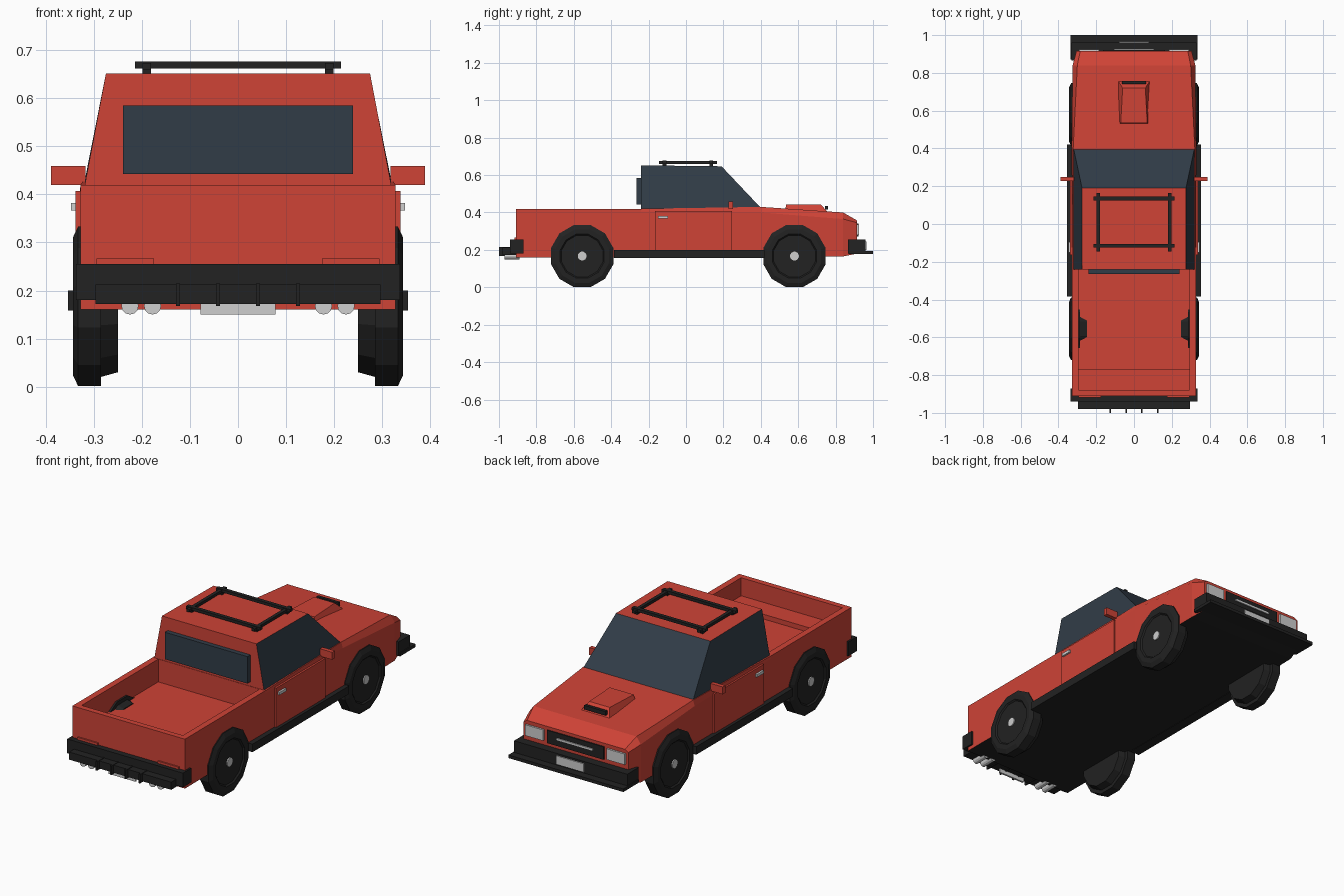
import bpy, bmesh, math
from mathutils import Vector

if "Cube" in bpy.data.objects:
    bpy.data.objects.remove(bpy.data.objects["Cube"])


def material(name, r, g, b):
    m = bpy.data.materials.new(name)
    m.diffuse_color = (r, g, b, 1)
    m.use_nodes = True
    m.node_tree.nodes["Principled BSDF"].inputs["Base Color"].default_value = m.diffuse_color
    return m


RED = material("red_paint", 0.62, 0.056, 0.037)
BLACK = material("black_trim", 0.016, 0.016, 0.016)
GLASS = material("dark_glass", 0.031, 0.046, 0.064)
PALE = material("pale_metal", 0.62, 0.62, 0.62)


def finish(bm, name, *mats):
    bmesh.ops.recalc_face_normals(bm, faces=bm.faces)
    me = bpy.data.meshes.new(name)
    bm.to_mesh(me)
    bm.free()
    for m in mats:
        me.materials.append(m)
    ob = bpy.data.objects.new(name, me)
    bpy.context.collection.objects.link(ob)
    return ob


def box(name, x, y, z, mat):
    """Box from (min, max) pairs."""
    bm = bmesh.new()
    bmesh.ops.create_cube(bm, size=1)
    for v in bm.verts:
        v.co = Vector([(a + b) / 2 + c * (b - a) for (a, b), c in zip((x, y, z), v.co)])
    return finish(bm, name, mat)


def loft(rings):
    """Skin a row of equal-length closed rings and cap the ends."""
    bm = bmesh.new()
    vs = [[bm.verts.new(p) for p in r] for r in rings]
    n = len(vs[0])
    for a, b in zip(vs, vs[1:]):
        for i in range(n):
            bm.faces.new((a[i], a[(i + 1) % n], b[(i + 1) % n], b[i]))
    bm.faces.new(vs[0])
    bm.faces.new(vs[-1])
    bmesh.ops.recalc_face_normals(bm, faces=bm.faces)
    return bm


def lathe(name, x, y, z, profile, sides, mat):
    """Turn (offset, radius) pairs about an axis along x."""
    rings = [[(x + o, y + r * math.cos(a), z + r * math.sin(a))
              for a in [math.tau * (i + 0.5) / sides for i in range(sides)]]
             for o, r in profile]
    return finish(loft(rings), name, mat)


# Body shell: y, half width, bottom, shoulder height, top half width, top height
sections = [(-0.91, 0.328, 0.16, 0.405, 0.328, 0.42),
            (-0.24, 0.328, 0.16, 0.405, 0.328, 0.42),
            (0.40, 0.33, 0.16, 0.40, 0.322, 0.43),
            (0.84, 0.325, 0.165, 0.365, 0.30, 0.40),
            (0.915, 0.305, 0.18, 0.345, 0.285, 0.357)]
bm = loft([[(-w, y, b), (w, y, b), (w, y, s), (t, y, h), (-t, y, h), (-w, y, s)]
           for y, w, b, s, t, h in sections])
# Cargo bed sunk into the rear deck
bm.faces.ensure_lookup_table()
deck = min((f for f in bm.faces if f.normal.z > 0.9), key=lambda f: f.calc_center_median().y)
bmesh.ops.inset_individual(bm, faces=[deck], thickness=0.03)
for v in deck.verts:
    v.co = (math.copysign(0.295, v.co.x), -0.88 if v.co.y < -0.5 else -0.242, 0.42)
floor = bmesh.ops.extrude_discrete_faces(bm, faces=[deck])["faces"][0]
for v in floor.verts:
    v.co.z = 0.30
for f in bm.faces:
    if f.normal.z < -0.9:
        f.material_index = 1
finish(bm, "body", RED, BLACK)
box("bed_ledge", (-0.295, 0.295), (-0.88, -0.77), (0.295, 0.325), RED)

# Cab: glass on the sides and windscreen, paint on roof and back
bm = loft([[(-0.32, -0.24, 0.415), (0.32, -0.24, 0.415), (0.32, 0.40, 0.425), (-0.32, 0.40, 0.425)],
           [(-0.275, -0.24, 0.652), (0.275, -0.24, 0.652), (0.275, 0.19, 0.647), (-0.275, 0.19, 0.647)]])
for f in bm.faces:
    if abs(f.normal.x) > 0.8 or f.normal.y > 0.5:
        f.material_index = 1
finish(bm, "cab", RED, GLASS)
box("rear_window", (-0.24, 0.24), (-0.265, -0.24), (0.443, 0.585), GLASS)

# Hood scoop
bm = loft([[(-0.08, 0.53, 0.40), (0.08, 0.53, 0.40), (0.088, 0.765, 0.395), (-0.088, 0.765, 0.395)],
           [(-0.07, 0.535, 0.443), (0.07, 0.535, 0.443), (0.06, 0.72, 0.443), (-0.06, 0.72, 0.443)]])
finish(bm, "hood_scoop", RED)
box("scoop_intake", (-0.063, 0.063), (0.742, 0.758), (0.415, 0.436), BLACK)

# Roof rack
for s in (-1, 1):
    box("rack_rail", (s * 0.19 - 0.009, s * 0.19 + 0.009), (-0.145, 0.165), (0.66, 0.674), BLACK)
    yc = 0.01 + s * 0.125
    box("rack_bar", (-0.215, 0.215), (yc - 0.01, yc + 0.01), (0.662, 0.677), BLACK)
    for t in (-1, 1):
        box("rack_foot", (t * 0.19 - 0.009, t * 0.19 + 0.009), (yc - 0.01, yc + 0.01), (0.645, 0.665), BLACK)

# Bumpers and number plates
box("front_bumper", (-0.33, 0.33), (0.865, 0.96), (0.18, 0.255), BLACK)
box("front_splitter", (-0.335, 0.335), (0.87, 1.0), (0.178, 0.194), BLACK)
box("front_plate", (-0.08, 0.08), (0.958, 0.966), (0.2, 0.245), PALE)
box("rear_bumper", (-0.337, 0.337), (-0.94, -0.87), (0.18, 0.255), BLACK)
box("rear_diffuser", (-0.297, 0.297), (-0.98, -0.90), (0.172, 0.212), BLACK)
box("rear_plate", (-0.078, 0.078), (-0.965, -0.955), (0.15, 0.18), PALE)
for x in (-0.125, -0.042, 0.042, 0.125):
    box("diffuser_fin", (x - 0.004, x + 0.004), (-1.0, -0.93), (0.168, 0.215), BLACK)

# Nose
box("grille", (-0.165, 0.165), (0.90, 0.921), (0.272, 0.34), BLACK)
box("grille_bar", (-0.105, 0.105), (0.92, 0.926), (0.305, 0.315), PALE)

for s in (-1, 1):
    def side(name, x0, x1, y, z, mat):
        return box(name, tuple(sorted((s * x0, s * x1))), y, z, mat)

    # Side trim
    side("headlight", 0.185, 0.29, (0.90, 0.925), (0.28, 0.337), PALE)
    side("tail_light", 0.175, 0.295, (-0.918, -0.90), (0.21, 0.267), RED)
    side("door", 0.31, 0.338, (-0.165, 0.245), (0.195, 0.407), RED)
    side("door_handle", 0.33, 0.348, (-0.15, -0.095), (0.367, 0.382), PALE)
    side("side_skirt", 0.30, 0.354, (-0.385, 0.42), (0.158, 0.2), BLACK)
    side("mirror", 0.318, 0.389, (0.228, 0.25), (0.42, 0.459), RED)

    # Twin exhaust pipes
    for x in (0.178, 0.225):
        rings = [[(s * x + 0.018 * math.cos(i * math.tau / 12), y, 0.168 + 0.018 * math.sin(i * math.tau / 12))
                  for i in range(12)] for y in (-0.97, -0.89)]
        finish(loft(rings), "exhaust_pipe", PALE)

    # Wheels with a raised tread band, recessed rim and hub
    for y in (-0.555, 0.58):
        tyre = [(0.25, 0.10), (0.25, 0.142), (0.285, 0.152), (0.285, 0.172), (0.333, 0.172),
                (0.344, 0.148), (0.344, 0.122), (0.337, 0.115), (0.337, 0.04)]
        lathe("wheel", 0, y, 0.167, [(s * o, r) for o, r in tyre], 12, BLACK)
        lathe("wheel_hub", 0, y, 0.167, [(s * 0.33, 0.024), (s * 0.343, 0.024)], 12, PALE)
